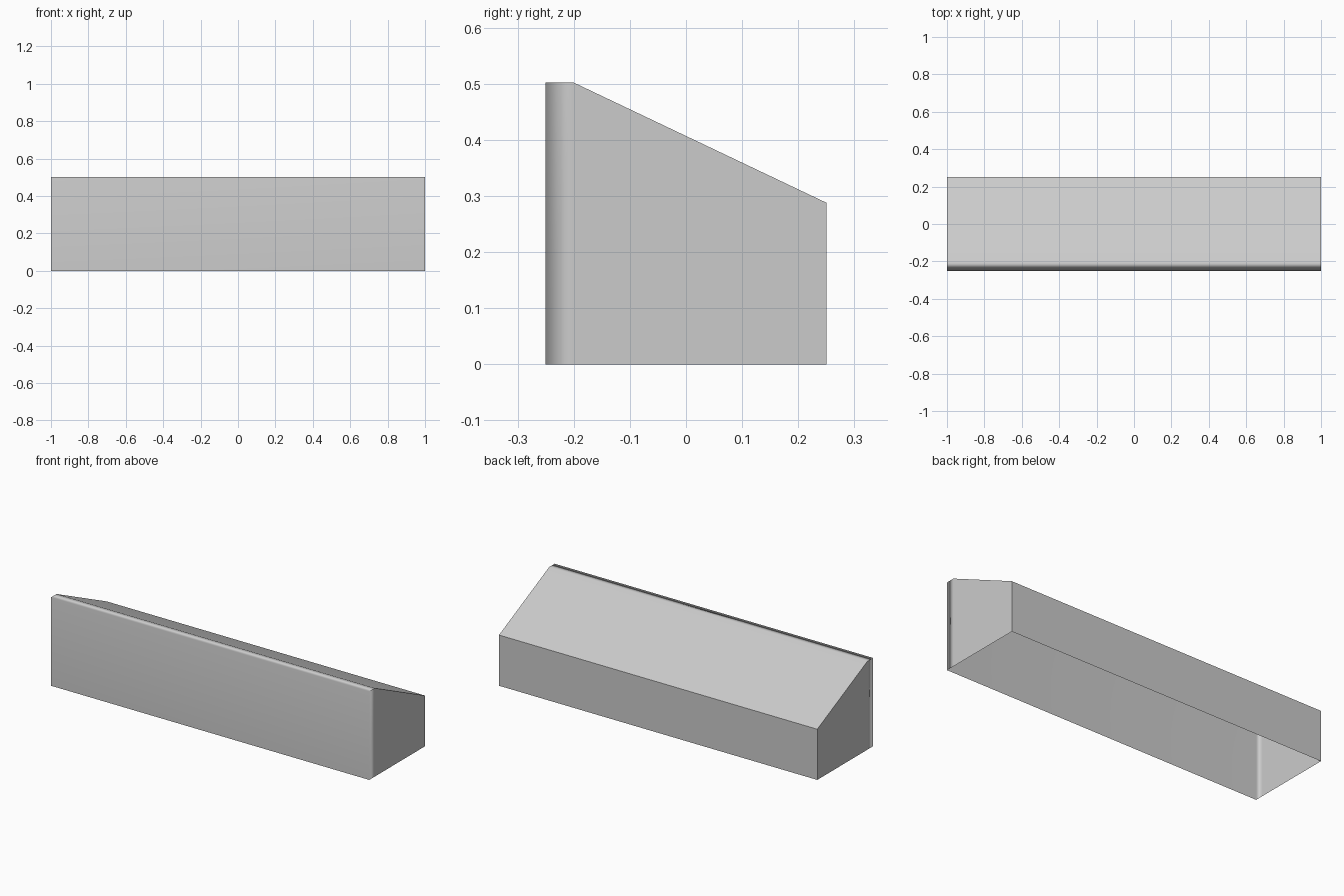
import bpy
import bmesh

if "Cube" in bpy.data.objects:
    bpy.data.objects.remove(bpy.data.objects["Cube"])

FRONT = -0.25
HALF = 1.0
# side profile (y, z): front wall, narrow flat rim, sloped lid, back wall
profile = [(-0.25, 0), (-0.25, 0.502), (-0.2, 0.502), (0.25, 0.288), (0.25, 0)]

bm = bmesh.new()
left, right = [[bm.verts.new((x, y, z)) for y, z in profile] for x in (-HALF, HALF)]

# shell skin along x, with the underside left open
for i in range(len(profile) - 1):
    bm.faces.new((left[i], left[i + 1], right[i + 1], right[i]))

# end panels, split into a front strip and a main panel
for ring in (left, right):
    foot = bm.verts.new((ring[0].co.x, -0.2, 0))
    bm.faces.new((ring[0], ring[1], ring[2], foot))
    bm.faces.new((foot, ring[2], ring[3], ring[4]))
bmesh.ops.recalc_face_normals(bm, faces=bm.faces)
top = max(bm.faces, key=lambda f: f.calc_center_median().z)
if top.normal.z < 0:
    bmesh.ops.reverse_faces(bm, faces=bm.faces)

# soft shading around the front panel, crisp edges elsewhere
for f in bm.faces:
    f.smooth = True
for e in bm.edges:
    on_front = all(abs(v.co.y - FRONT) < 1e-4 for v in e.verts)
    e.smooth = on_front or e.calc_face_angle(0) < 0.52

mesh = bpy.data.meshes.new("sloped_shell")
bm.to_mesh(mesh)
bm.free()
shell = bpy.data.objects.new("sloped_shell", mesh)
bpy.context.collection.objects.link(shell)
mod = shell.modifiers.new("weighted_normals", 'WEIGHTED_NORMAL')
mod.keep_sharp = True
